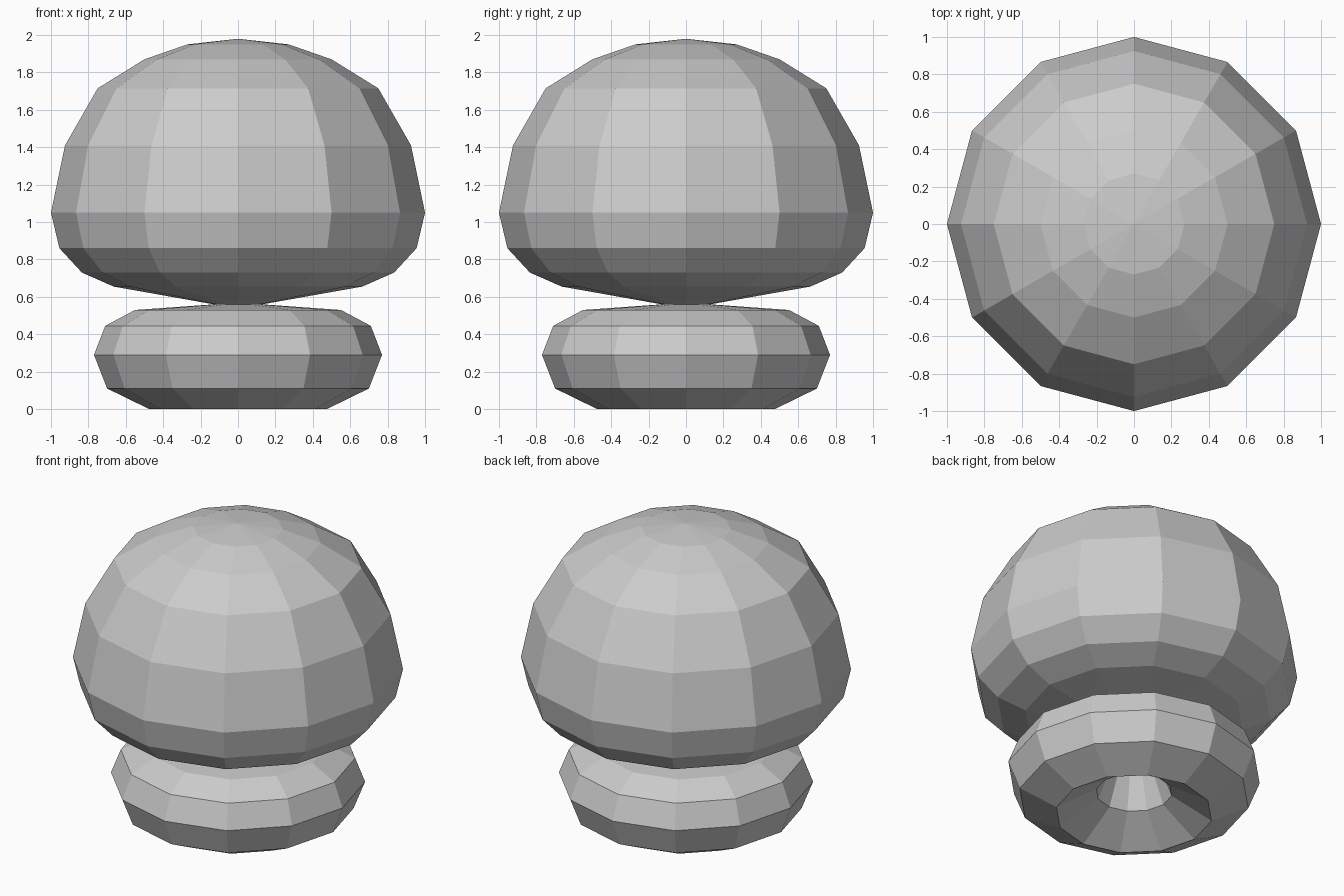
import bpy, bmesh
from math import radians
from mathutils import Vector

if "Cube" in bpy.data.objects:
    bpy.data.objects.remove(bpy.data.objects["Cube"])

SIDES = 12


def lathe(name, profile):
    """Revolve (radius, height) points around z into a flat-shaded 12-sided part."""
    bm = bmesh.new()
    verts = [bm.verts.new((r, 0, z)) for r, z in profile]
    edges = [bm.edges.new(pair) for pair in zip(verts, verts[1:])]
    bmesh.ops.spin(bm, geom=verts + edges, cent=Vector(), axis=(0, 0, 1),
                   angle=radians(360), steps=SIDES, use_duplicate=False)
    bmesh.ops.remove_doubles(bm, verts=bm.verts, dist=0.0005)
    bmesh.ops.recalc_face_normals(bm, faces=bm.faces)
    mesh = bpy.data.meshes.new(name)
    bm.to_mesh(mesh)
    bm.free()
    obj = bpy.data.objects.new(name, mesh)
    bpy.context.collection.objects.link(obj)
    return obj


# Rounded knob head, tapering below into the narrow neck
lathe("knob_head", [(0, 1.98), (0.27, 1.95), (0.50, 1.87), (0.75, 1.715),
                    (0.925, 1.41), (1.0, 1.05), (0.955, 0.86), (0.835, 0.73),
                    (0.665, 0.655), (0.13, 0.56)])

# Cushion-shaped base with a funnel-shaped hollow underneath
lathe("knob_base", [(0.13, 0.56), (0.55, 0.53), (0.71, 0.445), (0.77, 0.29),
                    (0.70, 0.11), (0.475, 0), (0.23, 0.15), (0.13, 0.40),
                    (0, 0.44)])
